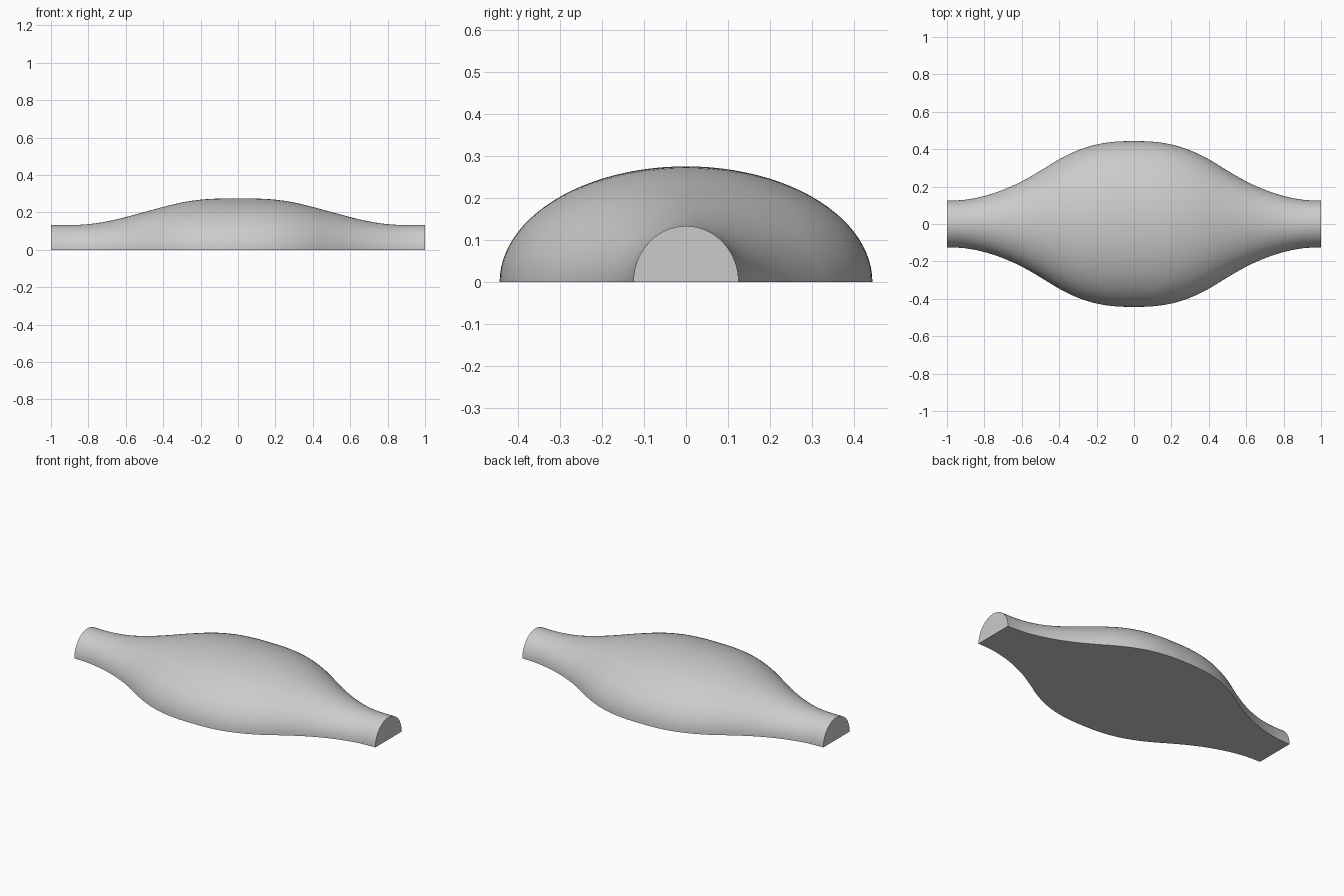
import bpy, bmesh, math

if "Cube" in bpy.data.objects:
    bpy.data.objects.remove(bpy.data.objects["Cube"])

# Half-width and height every 0.1 from the middle (x = 0) to the end (x = 1)
WIDTH = [.443, .440, .425, .394, .346, .285, .228, .183, .150, .130, .125]
HEIGHT = [.275, .274, .268, .253, .229, .202, .175, .152, .137, .132, .133]
STATIONS, ARC = 40, 48


def sample(table, x):
    """Smooth interpolation through the table, mirrored about x = 0."""
    t = min(abs(x), 1) * 10
    i = min(int(t), 9)
    f = t - i
    get = lambda k: table[min(abs(k), 10)]
    a, b, c, d = (get(i + k) for k in (-1, 0, 1, 2))
    return b + .5 * f * (c - a + f * (2*a - 5*b + 4*c - d + f * (3*(b - c) + d - a)))


# Lofted body: half-ellipse sections along x with a flat underside
bm = bmesh.new()
rings = []
for s in range(-STATIONS, STATIONS + 1):
    x = s / STATIONS
    w, h = sample(WIDTH, x), sample(HEIGHT, x)
    ring = []
    for k in range(ARC + 1):
        a = math.pi * k / ARC
        ring.append(bm.verts.new((x, w * math.cos(a), h * math.sin(a))))
    rings.append(ring)
for r0, r1 in zip(rings, rings[1:]):
    for k in range(ARC + 1):
        n = (k + 1) % (ARC + 1)
        bm.faces.new((r0[k], r0[n], r1[n], r1[k]))

# End caps
bm.faces.new(rings[0])
bm.faces.new(rings[-1])
bmesh.ops.recalc_face_normals(bm, faces=bm.faces)

mesh = bpy.data.meshes.new("bulged_body")
bm.to_mesh(mesh)
bm.free()
body = bpy.data.objects.new("bulged_body", mesh)
bpy.context.collection.objects.link(body)
bpy.context.view_layer.objects.active = body
body.select_set(True)
bpy.ops.object.shade_smooth_by_angle(angle=math.radians(35))
